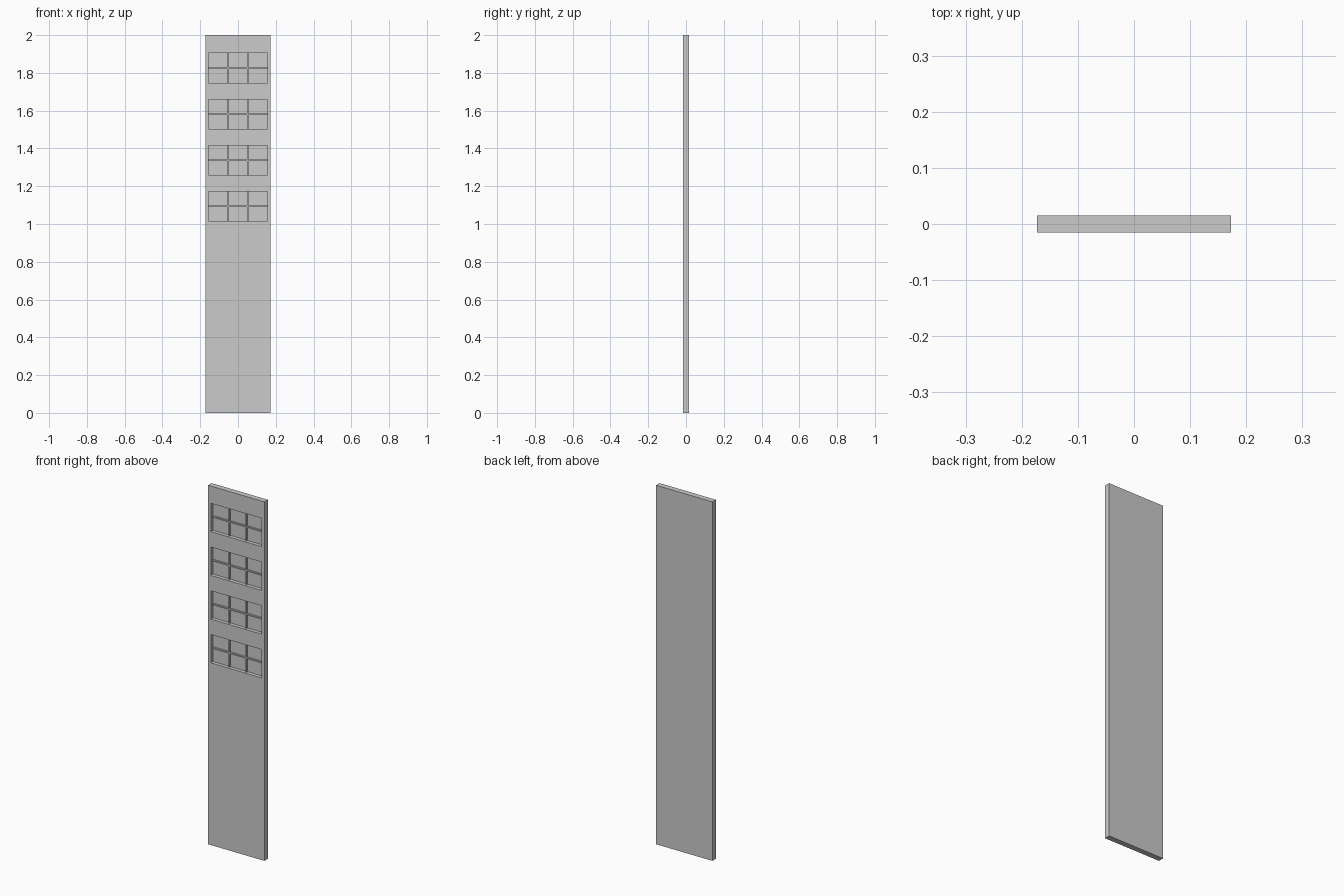
import bpy

if "Cube" in bpy.data.objects:
    bpy.data.objects.remove(bpy.data.objects["Cube"])

W, D, H = 0.346, 0.031, 2.0          # door leaf size
WIN_W, WIN_H = 0.314, 0.158          # window recess size
RECESS, BAR_T, BAR_D = 0.020, 0.007, 0.010
FRONT = -D / 2
PANE_Y = FRONT + RECESS
WINDOW_Z = [1.825 - 0.2437 * i for i in range(4)]


def box(name, size, centre):
    bpy.ops.mesh.primitive_cube_add(size=1, location=centre)
    ob = bpy.context.object
    ob.name = name
    ob.scale = size
    bpy.ops.object.transform_apply(location=False, rotation=False, scale=True)
    return ob


# Door leaf
door = box("door_panel", (W, D, H), (0, 0, H / 2))

# Window recesses, open at the front only
for i, z in enumerate(WINDOW_Z):
    cutter = box(f"window_cutter_{i}", (WIN_W, 2 * RECESS, WIN_H), (0, FRONT, z))
    mod = door.modifiers.new("window_recess", 'BOOLEAN')
    mod.operation = 'DIFFERENCE'
    mod.solver = 'EXACT'
    mod.object = cutter
    bpy.context.view_layer.objects.active = door
    bpy.ops.object.modifier_apply(modifier=mod.name)
    bpy.data.objects.remove(cutter, do_unlink=True)

# Glazing bars: two upright and one level per window
bar_y = PANE_Y - BAR_D / 2
for i, z in enumerate(WINDOW_Z):
    for side in (-1, 1):
        box(f"upright_bar_{i}", (BAR_T, BAR_D, WIN_H), (side * WIN_W / 6, bar_y, z))
    box(f"level_bar_{i}", (WIN_W, BAR_D - 0.0005, BAR_T), (0, bar_y + 0.00025, z))
